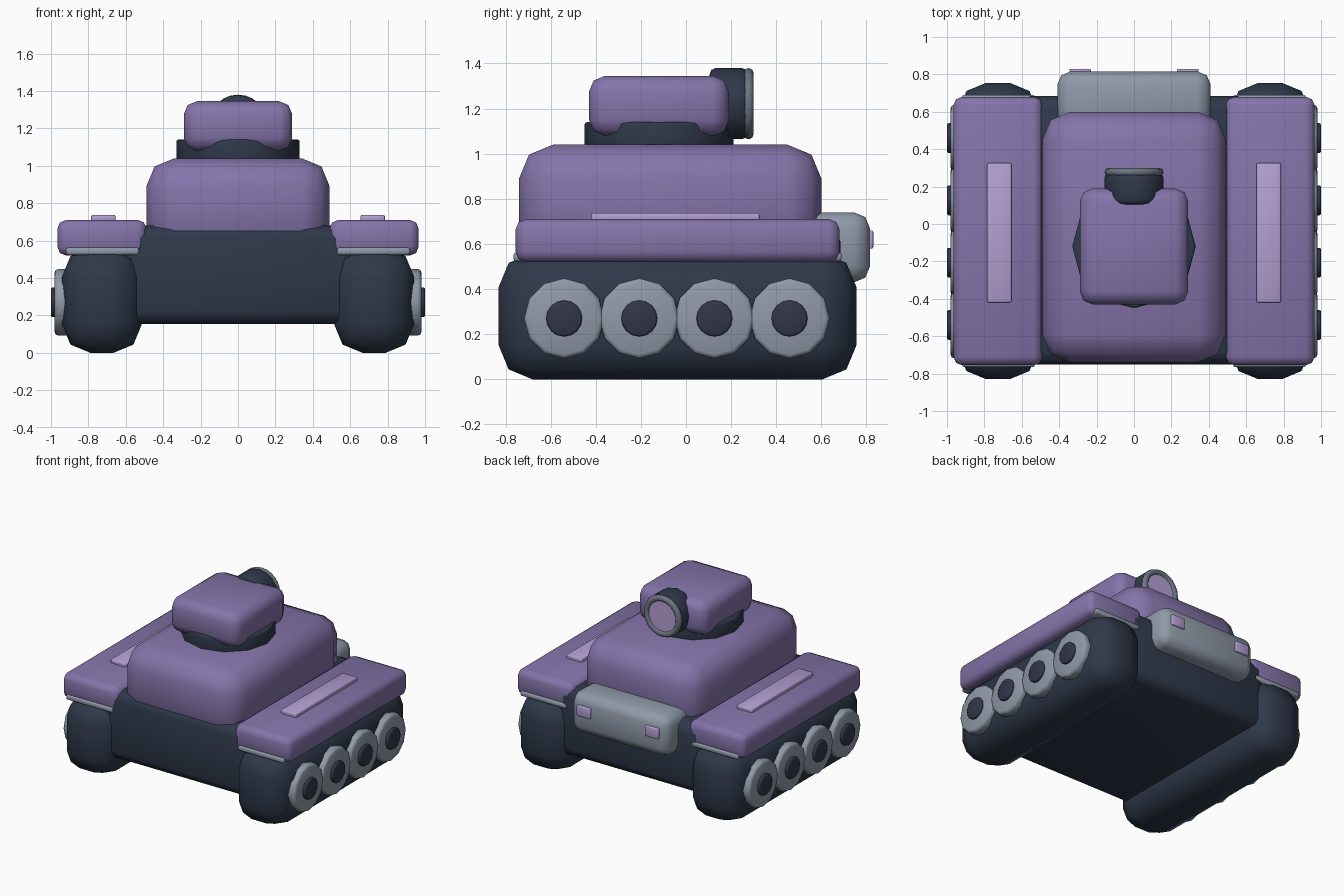
import bpy
import math

cube = bpy.data.objects.get("Cube")
if cube:
    bpy.data.objects.remove(cube, do_unlink=True)


def material(name, rgb):
    mat = bpy.data.materials.new(name)
    mat.use_nodes = True
    colour = (*rgb, 1)
    mat.diffuse_color = colour
    mat.node_tree.nodes["Principled BSDF"].inputs["Base Color"].default_value = colour
    return mat


purple = material("purple armour", (0.23, 0.175, 0.40))
lilac = material("pale lilac", (0.45, 0.35, 0.65))
grey = material("light steel", (0.275, 0.32, 0.39))
dark = material("dark slate", (0.028, 0.04, 0.068))
hub_dark = material("dark hub", (0.032, 0.036, 0.066))
ring_grey = material("mid steel", (0.15, 0.175, 0.22))


def finish(obj, name, mat, bevel, segments):
    """Name, colour, round the edges and shade smoothly."""
    obj.name = name
    obj.data.name = name
    obj.data.materials.append(mat)
    bpy.ops.object.transform_apply(location=False, rotation=True, scale=True)
    if bevel:
        mod = obj.modifiers.new("rounded edges", "BEVEL")
        mod.width = bevel
        mod.segments = segments
        mod.limit_method = "ANGLE"
        mod.angle_limit = math.radians(40)
        bpy.ops.object.modifier_apply(modifier=mod.name)
    bpy.ops.object.shade_smooth_by_angle(angle=math.radians(50))
    return obj


def box(name, xs, ys, zs, mat, bevel=0.0, segments=2):
    spans = (xs, ys, zs)
    bpy.ops.mesh.primitive_cube_add(size=1, location=[(a + b) / 2 for a, b in spans])
    obj = bpy.context.object
    obj.scale = [b - a for a, b in spans]
    return finish(obj, name, mat, bevel, segments)


def cylinder(name, centre, radius, depth, axis, mat, sides, bevel=0.0, segments=2):
    rotation = {"x": (0, math.pi / 2, 0), "y": (math.pi / 2, 0, 0), "z": (0, 0, 0)}[axis]
    bpy.ops.mesh.primitive_cylinder_add(
        vertices=sides, radius=radius, depth=depth, location=centre, rotation=rotation)
    return finish(bpy.context.object, name, mat, bevel, segments)


# Hull, upper body and rear engine box
box("hull", (-0.62, 0.62), (-0.75, 0.685), (0.155, 0.68), dark, 0.07)
box("upper_body", (-0.49, 0.49), (-0.74, 0.60), (0.52, 1.04), purple, 0.15)
box("engine_box", (-0.41, 0.41), (0.5, 0.815), (0.43, 0.74), grey, 0.07)

# Running gear, fenders and lights on both sides
for side, label in ((1, "left"), (-1, "right")):
    def span(a, b):
        return tuple(sorted((side * a, side * b)))

    box(label + "_track", span(0.515, 0.94), (-0.83, 0.755), (0, 0.56), dark, 0.15)
    box(label + "_fender", span(0.49, 0.965), (-0.755, 0.68), (0.52, 0.71), purple, 0.045)
    box(label + "_fender_trim", span(0.53, 0.92), (-0.765, 0.69), (0.523, 0.562), grey, 0.012)
    box(label + "_fender_strip", span(0.655, 0.785), (-0.42, 0.325), (0.70, 0.737), lilac, 0.008)
    box(label + "_rear_light", span(0.23, 0.345), (0.79, 0.83), (0.58, 0.66), lilac, 0.006)
    for i in range(4):
        y = -0.54 + i * 0.333
        number = str(i + 1)
        cylinder(label + "_wheel_" + number, (side * 0.94, y, 0.27), 0.178, 0.08, "x",
                 grey, 12, 0.018)
        cylinder(label + "_hub_" + number, (side * 0.965, y, 0.27), 0.08, 0.07, "x",
                 hub_dark, 16, 0.01)

# Turret: ring, head, barrel, rim and lens
cylinder("turret_ring", (0, -0.12, 1.07), 0.33, 0.14, "z", dark, 12, 0.012)
box("turret_head", (-0.29, 0.29), (-0.43, 0.19), (1.08, 1.345), purple, 0.07)
cylinder("barrel", (0, 0.19, 1.222), 0.157, 0.17, "y", dark, 16, 0.025)
bpy.ops.mesh.primitive_torus_add(
    major_segments=24, minor_segments=8, major_radius=0.135, minor_radius=0.023,
    location=(0, 0.277, 1.222), rotation=(math.pi / 2, 0, 0))
finish(bpy.context.object, "barrel_rim", ring_grey, 0, 1)
cylinder("lens", (0, 0.275, 1.222), 0.115, 0.02, "y", lilac, 24)
